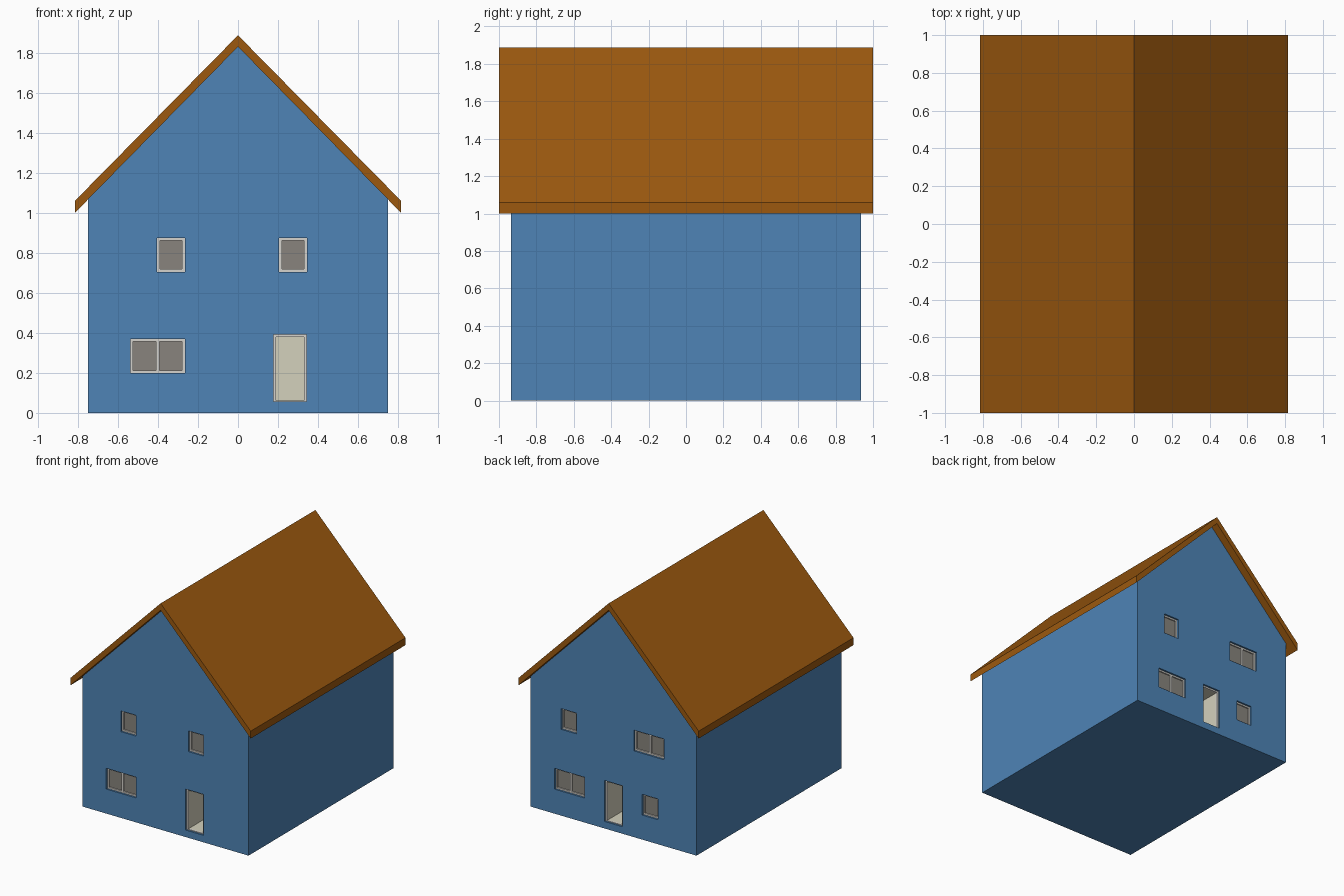
import bpy, bmesh

if "Cube" in bpy.data.objects:
    bpy.data.objects.remove(bpy.data.objects["Cube"])


def mat(name, r, g, b):
    lin = lambda c: (c / 255 / 12.92) if c < 10 else ((c / 255 + 0.055) / 1.055) ** 2.4
    m = bpy.data.materials.new(name)
    m.diffuse_color = (lin(r), lin(g), lin(b), 1)
    m.use_nodes = True
    m.node_tree.nodes["Principled BSDF"].inputs["Base Color"].default_value = m.diffuse_color
    return m


BLUE = mat("blue_wall", 78, 132, 182)
BROWN = mat("brown_roof", 156, 89, 15)
CREAM = mat("cream_interior", 212, 209, 188)
FRAME = mat("light_frame", 214, 211, 205)
GLASS = mat("grey_glass", 136, 132, 125)


def add_object(name, bm, mats):
    bmesh.ops.recalc_face_normals(bm, faces=bm.faces)
    me = bpy.data.meshes.new(name)
    bm.to_mesh(me)
    bm.free()
    for m in mats:
        me.materials.append(m)
    ob = bpy.data.objects.new(name, me)
    bpy.context.collection.objects.link(ob)
    return ob


def box(bm, x0, x1, y0, y1, z0, z1, index=0):
    vs = bmesh.ops.create_cube(bm, size=1)["verts"]
    for v in vs:
        v.co = (x1 if v.co.x > 0 else x0, y1 if v.co.y > 0 else y0, z1 if v.co.z > 0 else z0)
    for f in {f for v in vs for f in v.link_faces}:
        f.material_index = index


def prism(name, profile, depth, mats):
    # x-z profile extruded symmetrically along y
    bm = bmesh.new()
    face = bm.faces.new([bm.verts.new((x, -depth, z)) for x, z in profile])
    ext = bmesh.ops.extrude_face_region(bm, geom=[face])
    for v in ext["geom"]:
        if isinstance(v, bmesh.types.BMVert):
            v.co.y = depth
    return add_object(name, bm, mats)


W, D = 0.75, 0.935       # half width and half depth of the walls
REC, RIM = 0.03, 0.013   # recess depth and frame width

# main walls with gables, and the overhanging roof
walls = prism("house_walls", [(-W, 0), (W, 0), (W, 1.076), (0, 1.84), (-W, 1.076)],
              D, [BLUE, CREAM])
prism("roof", [(-0.815, 1.0), (-0.815, 1.06), (0, 1.887), (0.815, 1.06), (0.815, 1.0), (0, 1.83)],
      1.0, [BROWN])

# openings: side (-1 front, 1 back), x range, z range, kind
LOW, HIGH, DOOR = (0.2, 0.37), (0.705, 0.875), (0.057, 0.392)
openings = [
    (-1, -0.404, -0.266, HIGH, "window"),
    (-1, 0.206, 0.344, HIGH, "window"),
    (-1, -0.538, -0.266, LOW, "double_window"),
    (-1, 0.178, 0.342, DOOR, "door"),
    (1, 0.337, 0.475, HIGH, "window"),
    (1, -0.455, -0.185, HIGH, "double_window"),
    (1, 0.262, 0.534, LOW, "double_window"),
    (1, -0.40, -0.258, LOW, "window"),
    (1, -0.08, 0.084, DOOR, "door"),
]


def span(side, a, b):
    # y range between two depths measured inward from the wall face
    return sorted((side * (D - a), side * (D - b)))


recess, hall = bmesh.new(), bmesh.new()
for side, x0, x1, (z0, z1), kind in openings:
    box(recess, x0, x1, *span(side, -0.1, REC), z0, z1)
    if kind == "door":
        box(hall, x0 + RIM, x1 - RIM, *span(side, REC / 2, 0.7), z0 + 0.005, z1 - RIM, 1)

    # frame bars around the opening
    bm = bmesh.new()
    y = span(side, REC * 0.5, REC + 0.005)
    sill = 0.005 if kind == "door" else RIM
    box(bm, x0, x0 + RIM, *y, z0, z1)
    box(bm, x1 - RIM, x1, *y, z0, z1)
    box(bm, x0 + RIM, x1 - RIM, *y, z1 - RIM, z1)
    box(bm, x0 + RIM, x1 - RIM, *y, z0, z0 + sill)
    if kind == "double_window":
        mid = (x0 + x1) / 2
        box(bm, mid - 0.009, mid + 0.009, *y, z0 + RIM, z1 - RIM)
    where = "front" if side < 0 else "back"
    add_object(f"{where}_{kind}_frame", bm, [FRAME])

    # glass pane
    if kind != "door":
        bm = bmesh.new()
        box(bm, x0 + 0.005, x1 - 0.005, *span(side, REC - 0.005, REC + 0.003), z0 + 0.005, z1 - 0.005)
        add_object(f"{where}_{kind}_glass", bm, [GLASS])

# cut the recesses and the open doorways out of the walls
cutters = [add_object("recess_cutter", recess, [BLUE, CREAM]),
           add_object("hall_cutter", hall, [BLUE, CREAM])]
for c in cutters:
    c.hide_render = True
    mod = walls.modifiers.new(c.name, 'BOOLEAN')
    mod.operation, mod.solver, mod.object = 'DIFFERENCE', 'EXACT', c
bpy.context.view_layer.update()
cut = bpy.data.meshes.new_from_object(walls.evaluated_get(bpy.context.evaluated_depsgraph_get()))
walls.modifiers.clear()
walls.data = cut
for c in cutters:
    bpy.data.objects.remove(c)
